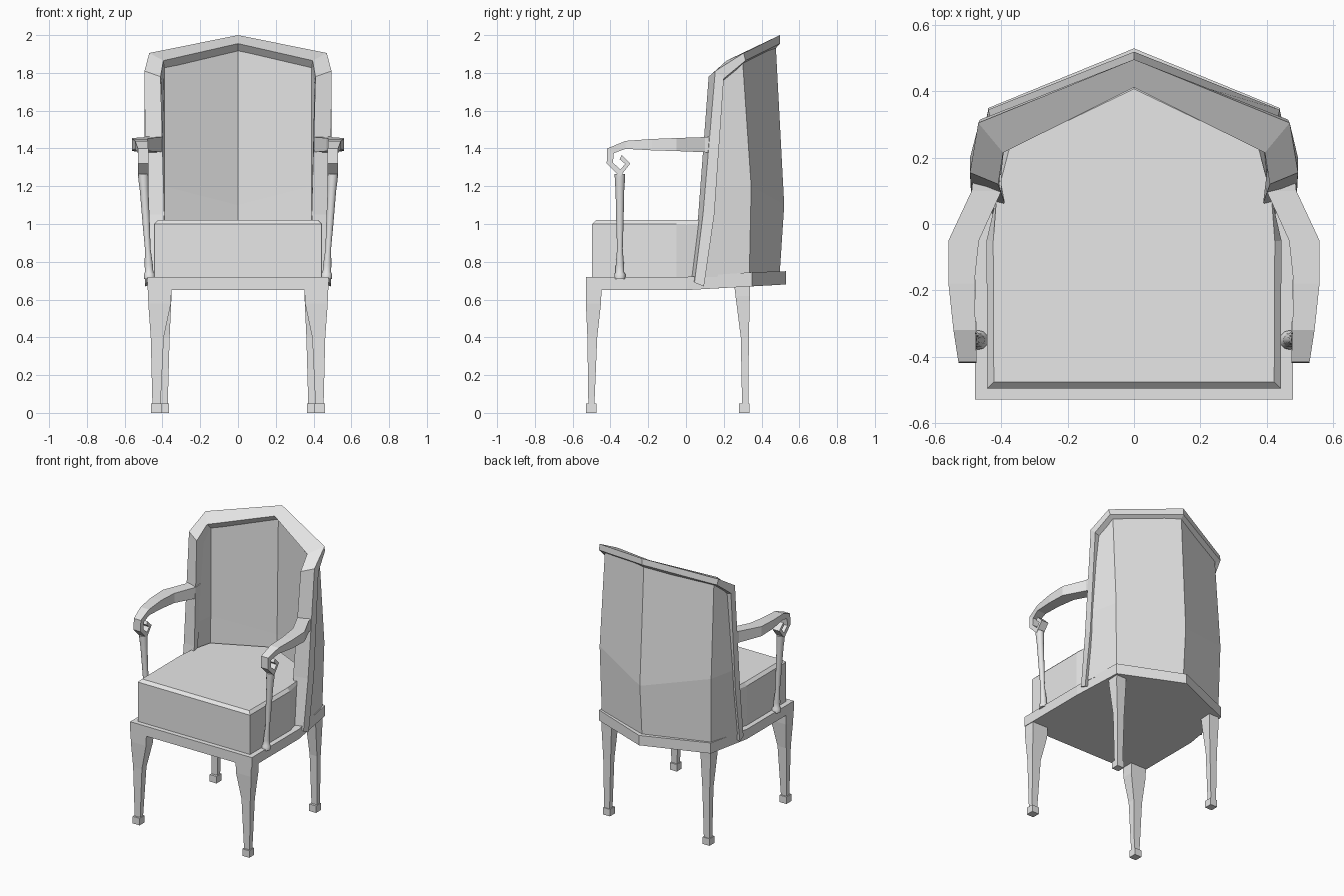
import bpy, bmesh, math

mat = bpy.data.materials.new("light grey")
mat.diffuse_color = (0.8, 0.8, 0.8, 1)


def finish(name, bm, mirror=False, smooth=False):
    bmesh.ops.recalc_face_normals(bm, faces=bm.faces)
    me = bpy.data.meshes.new(name)
    bm.to_mesh(me)
    bm.free()
    me.materials.append(mat)
    ob = bpy.data.objects.new(name, me)
    bpy.context.collection.objects.link(ob)
    if mirror:
        ob.modifiers.new("mirror", "MIRROR").use_clip = False
    if smooth:
        for p in me.polygons:
            p.use_smooth = len(p.vertices) == 4
    return ob


def loft(rings):
    """Skin a list of equal-length rings and cap both ends."""
    bm = bmesh.new()
    vs = [[bm.verts.new(p) for p in r] for r in rings]
    n = len(vs[0])
    for a, b in zip(vs, vs[1:]):
        for i in range(n):
            j = (i + 1) % n
            bm.faces.new((a[i], a[j], b[j], b[i]))
    bm.faces.new(vs[0][::-1])
    bm.faces.new(vs[-1])
    return bm


def flip(pts):
    return [(-p[0], *p[1:]) for p in pts]


def both(half):
    """Complete a half outline whose last point lies on the centre line."""
    return half + flip(half[:-1])[::-1]


def rect(x0, x1, y0, y1, z):
    return [(x0, y0, z), (x1, y0, z), (x1, y1, z), (x0, y1, z)]


# seat rail, rising slightly towards the pointed back
low = [(.48, -.53, .65), (.48, 0, .65), (.44, .35, .67), (0, .53, .68)]
high = [(.48, -.53, .72), (.48, 0, .72), (.44, .35, .745), (0, .53, .75)]
finish("seat_rail", loft([both(low), both(high)]))

# cushion with chamfered top edge
plan = [(.443, -.497), (.445, -.05), (.415, .08), (.395, .24), (0, .43)]
bm = loft([both([(x, y, z) for x, y in plan]) for z in (.71, 1.02)])
edges = [e for e in bm.edges if all(v.co.z > 1 for v in e.verts)]
bmesh.ops.bevel(bm, geom=edges, offset=.02, segments=1, affect='EDGES')
finish("cushion", bm)

# tapered legs and block feet
finish("front_leg", loft([rect(.41, .453, -.517, -.485, .04),
                          rect(.393, .462, -.522, -.470, .40),
                          rect(.355, .475, -.53, -.45, .58),
                          rect(.352, .476, -.53, -.447, .66)]), True)
finish("rear_leg", loft([rect(.372, .415, .297, .33, .04),
                         rect(.362, .42, .29, .333, .40),
                         rect(.352, .43, .262, .338, .62),
                         rect(.35, .43, .255, .34, .68)]), True)
finish("front_foot", loft([rect(.405, .46, -.53, -.475, z) for z in (0, .05)]), True)
finish("rear_foot", loft([rect(.366, .42, .28, .335, z) for z in (0, .05)]), True)

# upholstered back shell with a centre crease
outer = [[(.475, .09, .72), (.43, .335, .72), (0, .495, .72)],
         [(.485, .14, 1.2), (.44, .345, 1.2), (0, .52, 1.1)],
         [(.465, .18, 1.78), (.43, .30, 1.86), (0, .475, 1.95)]]
inner = [[(.43, .08, .72), (.385, .24, .72), (0, .43, .72)],
         [(.405, .11, 1.2), (.39, .25, 1.2), (0, .44, 1.1)],
         [(.42, .16, 1.78), (.39, .25, 1.84), (0, .455, 1.94)]]
finish("back_shell", loft([both(o) + both(i)[::-1] for o, i in zip(outer, inner)]))

# arched frame: posts and peaked top rail in one sweep
side = [[(.485, .045, .69), (.425, .03, .71), (.43, .09, .69), (.492, .095, .67)],
        [(.49, .09, 1.05), (.39, .065, 1.05), (.40, .12, 1.05), (.495, .15, 1.05)],
        [(.495, .155, 1.81), (.41, .12, 1.78), (.405, .19, 1.74), (.495, .20, 1.77)],
        [(.47, .305, 1.905), (.395, .215, 1.865), (.39, .26, 1.815), (.465, .315, 1.865)]]
peak = [(0, .497, 2), (0, .412, 1.955), (0, .46, 1.912), (0, .497, 1.955)]
finish("back_frame", loft(side + [peak] + [flip(s) for s in side[::-1]]))

# arms ending in a squared scroll: inner x, outer x, upper (y, z), lower (y, z)
arm = [(.40, .485, .15, 1.465, .15, 1.375),
       (.40, .49, .10, 1.46, .10, 1.38),
       (.468, .56, -.05, 1.455, -.05, 1.386),
       (.482, .56, -.18, 1.45, -.18, 1.39),
       (.478, .545, -.32, 1.44, -.32, 1.398),
       (.475, .53, -.417, 1.40, -.382, 1.375),
       (.475, .53, -.42, 1.32, -.387, 1.325),
       (.475, .53, -.35, 1.25, -.347, 1.288),
       (.475, .53, -.295, 1.32, -.322, 1.318),
       (.475, .53, -.34, 1.365, -.352, 1.343)]
finish("arm", loft([[(a, y0, z0), (b, y0, z0), (b, y1, z1), (a, y1, z1)]
                    for a, b, y0, z0, y1, z1 in arm]), True)

# turned, leaning arm supports: height, radius
turning = [(.71, .029), (.735, .029), (.745, .022), (.78, .022), (.87, .015),
           (1.0, .019), (1.18, .023), (1.22, .026), (1.265, .028)]
rings = []
for z, r in turning:
    cx = .468 + .034 * (z - .71) / .55
    rings.append([(cx + r * math.cos(k * math.tau / 12),
                   -.35 + r * math.sin(k * math.tau / 12), z) for k in range(12)])
finish("arm_support", loft(rings), True, True)
